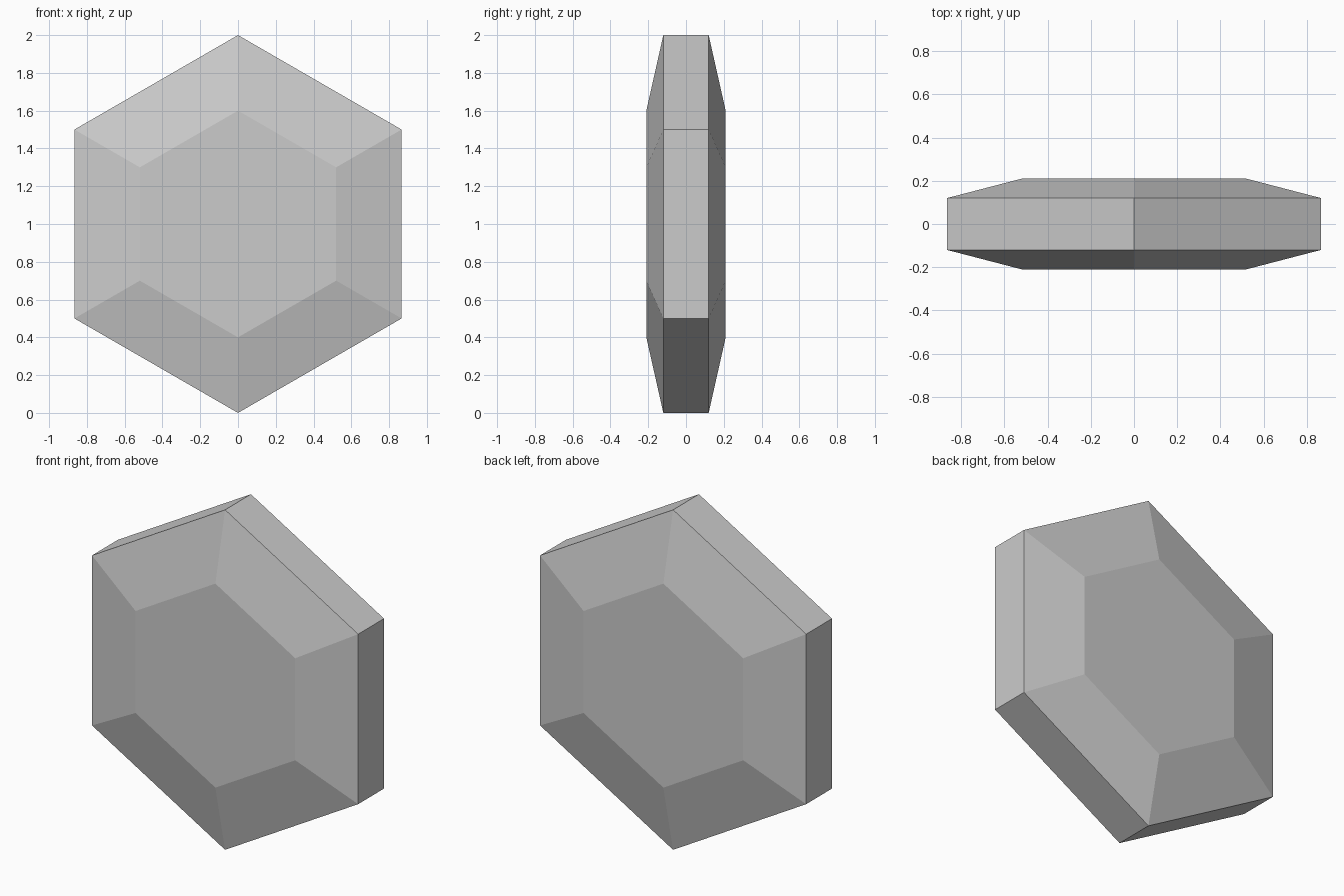
import bpy
import bmesh
from math import sin, cos, tau

cube = bpy.data.objects.get("Cube")
if cube:
    bpy.data.objects.remove(cube, do_unlink=True)

# Single grey material
grey = bpy.data.materials.new("gem grey")
grey.use_nodes = True
colour = (0.6, 0.6, 0.6, 1)
grey.diffuse_color = colour
grey.node_tree.nodes["Principled BSDF"].inputs["Base Color"].default_value = colour

SIDES = 6
# (depth position, radius): front table, girdle edges, back table
PROFILE = [(-0.21, 0.6), (-0.12, 1), (0.12, 1), (0.21, 0.6)]

bm = bmesh.new()
rings = []
for y, radius in PROFILE:
    angles = [tau * i / SIDES for i in range(SIDES)]
    rings.append([bm.verts.new((radius * sin(a), y, 1 + radius * cos(a))) for a in angles])

# Bevelled facets and girdle
for near, far in zip(rings, rings[1:]):
    for i in range(SIDES):
        j = (i + 1) % SIDES
        bm.faces.new((near[i], near[j], far[j], far[i]))

# Flat tables at front and back
bm.faces.new(rings[0])
bm.faces.new(rings[-1])
bmesh.ops.recalc_face_normals(bm, faces=bm.faces[:])

mesh = bpy.data.meshes.new("hexagonal_gem")
bm.to_mesh(mesh)
bm.free()
mesh.materials.append(grey)
gem = bpy.data.objects.new("hexagonal_gem", mesh)
bpy.context.collection.objects.link(gem)
